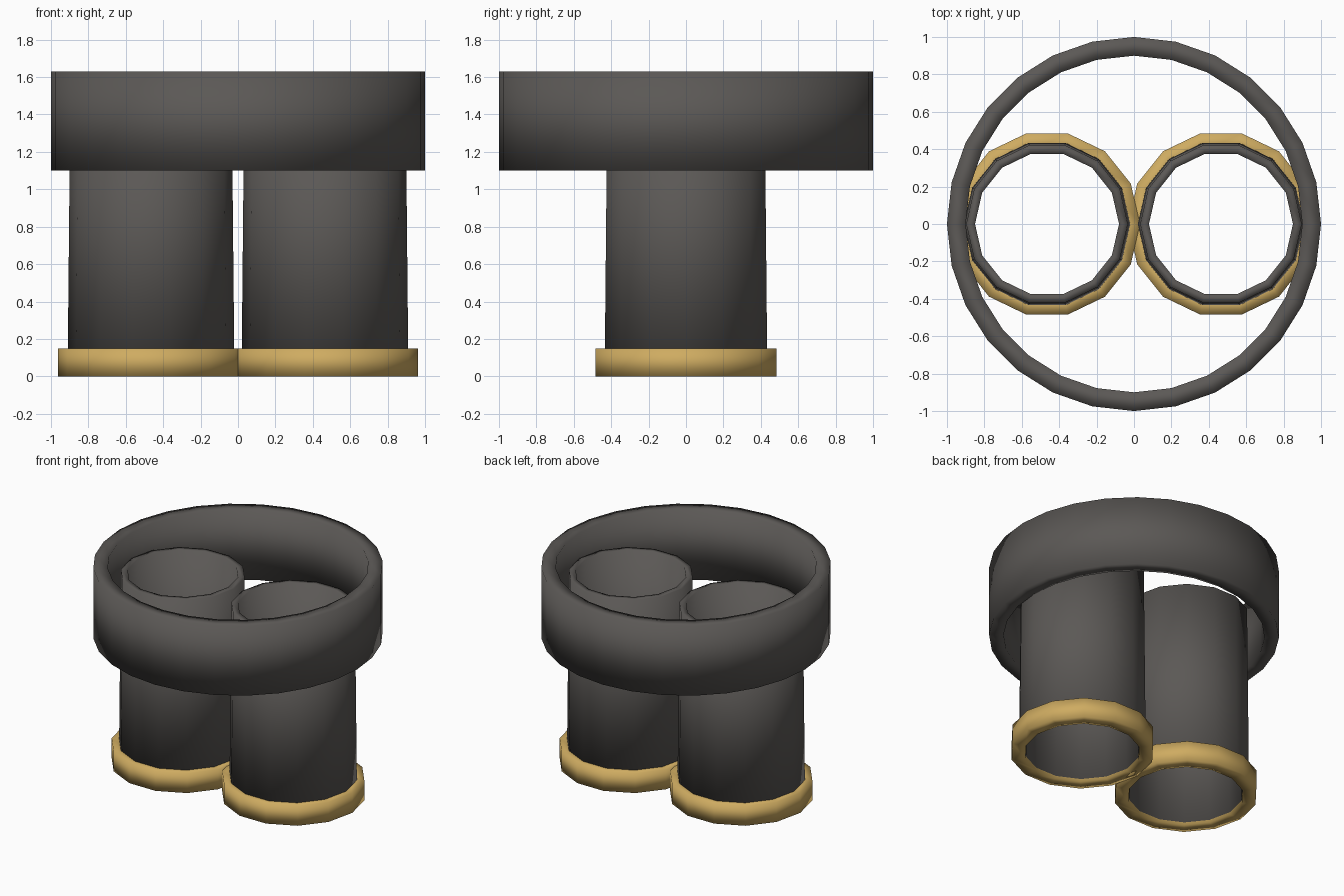
import bpy, bmesh
from math import cos, sin, tau

if "Cube" in bpy.data.objects:
    bpy.data.objects.remove(bpy.data.objects["Cube"])


def material(name, color):
    m = bpy.data.materials.new(name)
    m.diffuse_color = (*color, 1)
    m.use_nodes = True
    m.node_tree.nodes["Principled BSDF"].inputs["Base Color"].default_value = m.diffuse_color
    return m


dark = material("dark_cloth", (0.105, 0.098, 0.092))
gold = material("gold_trim", (0.62, 0.41, 0.12))


def lathe_ring(name, profile, sides, x, mat):
    """Revolve a closed (radius, z) profile, listed counter-clockwise, around a vertical axis."""
    bm = bmesh.new()
    rings = [[bm.verts.new((r * cos(tau * i / sides), r * sin(tau * i / sides), z))
              for r, z in profile] for i in range(sides)]
    n = len(profile)
    for i in range(sides):
        a, b = rings[i], rings[(i + 1) % sides]
        for j in range(n):
            k = (j + 1) % n
            bm.faces.new((a[j], b[j], b[k], a[k])).smooth = True
    bmesh.ops.recalc_face_normals(bm, faces=bm.faces)
    mesh = bpy.data.meshes.new(name)
    bm.to_mesh(mesh)
    bm.free()
    mesh.materials.append(mat)
    obj = bpy.data.objects.new(name, mesh)
    obj.location.x = x
    bpy.context.collection.objects.link(obj)
    return obj


# Wide open band at the top
lathe_ring("waistband", [(0.9, 1.1), (1.0, 1.1), (1.0, 1.63), (0.9, 1.63)], 28, 0, dark)

# Two tapered hollow legs, each with a gold cuff
for side, x in (("left", -0.465), ("right", 0.465)):
    lathe_ring(side + "_leg", [(0.395, 0.02), (0.446, 0.02), (0.432, 1.44), (0.385, 1.44)],
               14, x, dark)
    lathe_ring(side + "_cuff", [(0.40, 0), (0.497, 0), (0.497, 0.15), (0.40, 0.15)],
               14, x, gold)
